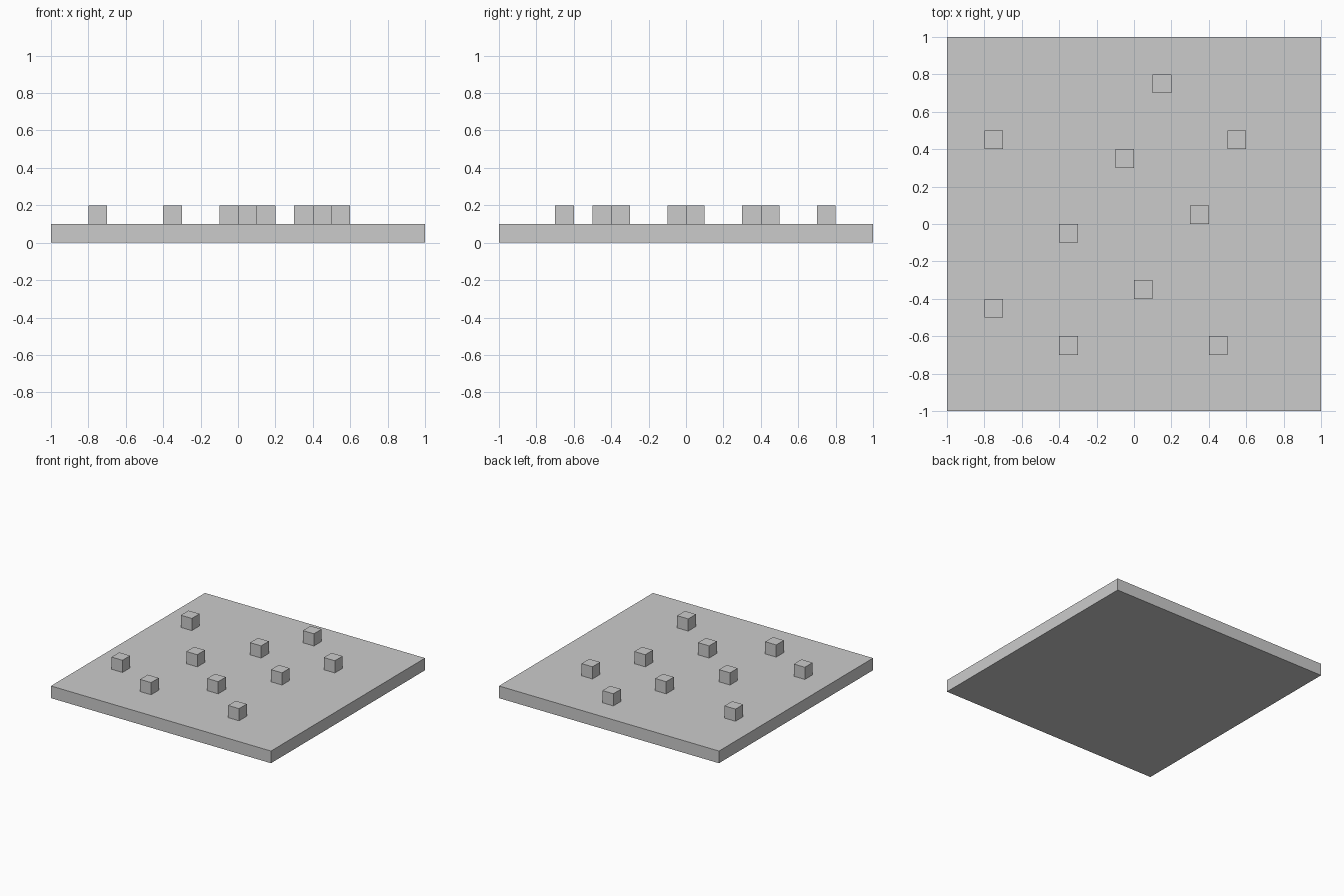
import bpy

if "Cube" in bpy.data.objects:
    bpy.data.objects.remove(bpy.data.objects["Cube"])


def box(name, center, size):
    bpy.ops.mesh.primitive_cube_add(size=1, location=center)
    obj = bpy.context.object
    obj.name = name
    obj.scale = size
    bpy.ops.object.transform_apply(location=False, rotation=False, scale=True)
    return obj


# Flat square base plate
box("base_plate", (0, 0, 0.05), (2, 2, 0.1))

# Small cubes scattered on the plate
cube_spots = [
    (0.15, 0.75), (-0.75, 0.45), (0.55, 0.45), (-0.05, 0.35), (0.35, 0.05),
    (-0.35, -0.05), (0.05, -0.35), (-0.75, -0.45), (-0.35, -0.65), (0.45, -0.65),
]
for i, (x, y) in enumerate(cube_spots, 1):
    box(f"small_cube_{i}", (x, y, 0.15), (0.1, 0.1, 0.1))
